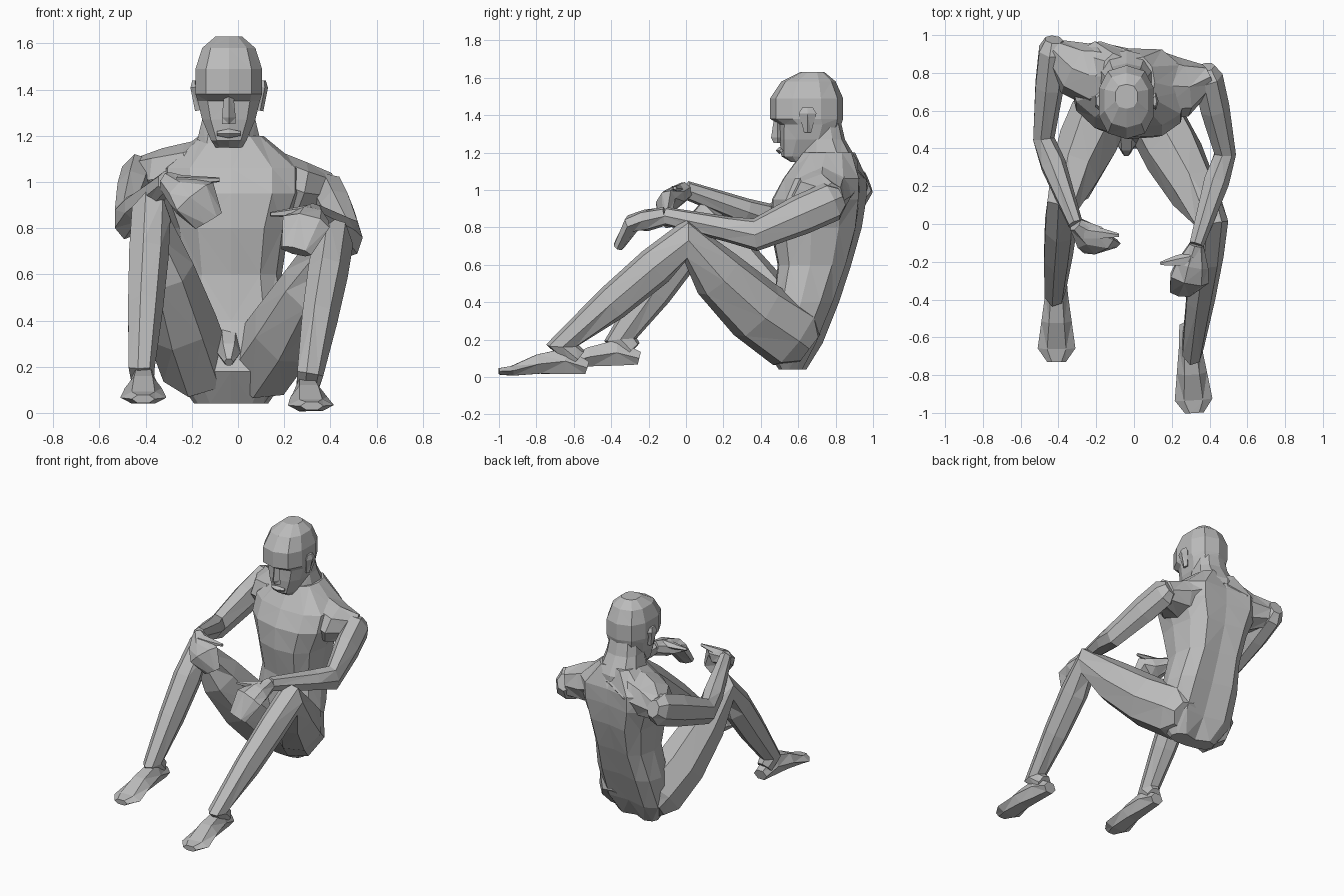
import bpy, bmesh, math
from mathutils import Vector

cube = bpy.data.objects.get("Cube")
if cube:
    bpy.data.objects.remove(cube, do_unlink=True)

ACROSS, BACK, UP = Vector((1, 0, 0)), Vector((0, 1, 0)), Vector((0, 0, 1))

clay = bpy.data.materials.new("clay_grey")
clay.use_nodes = True
clay.diffuse_color = (.5, .5, .5, 1)
shader = clay.node_tree.nodes["Principled BSDF"]
shader.inputs["Base Color"].default_value = clay.diffuse_color


def loft(name, rings):
    """Skin a list of point rings into a closed faceted solid."""
    bm = bmesh.new()
    loops = [[bm.verts.new(point) for point in ring] for ring in rings]
    for lower, upper in zip(loops, loops[1:]):
        for i in range(len(lower)):
            bm.faces.new((lower[i - 1], lower[i], upper[i], upper[i - 1]))
    bm.faces.new(loops[0])
    bm.faces.new(loops[-1])
    bmesh.ops.recalc_face_normals(bm, faces=bm.faces)
    bmesh.ops.triangulate(bm, faces=bm.faces)
    mesh = bpy.data.meshes.new(name)
    bm.to_mesh(mesh)
    bm.free()
    mesh.materials.append(clay)
    obj = bpy.data.objects.new(name, mesh)
    bpy.context.scene.collection.objects.link(obj)


def limb(name, stations, sides=7, spread=ACROSS):
    """Loft along a path of (point, half width, half depth) stations."""
    points = [station[0] for station in stations]
    rings = []
    for i, (centre, width, depth) in enumerate(stations):
        before = (centre - points[max(i - 1, 0)]).normalized()
        after = (points[min(i + 1, len(points) - 1)] - centre).normalized()
        along = (before + after).normalized()
        u = (spread - along * spread.dot(along)).normalized()
        v = along.cross(u)
        angles = [math.tau * k / sides for k in range(sides)]
        rings.append([centre + u * width * math.cos(a) + v * depth * math.sin(a)
                      for a in angles])
    loft(name, rings)


def soften(value, power=.8):
    """Square off a sine or cosine slightly."""
    return math.copysign(abs(value) ** power, value)


def column(name, centre_x, stations, sides=10, groove=0, turn=0):
    """Loft upward through (height, half width, front, back) stations."""
    rings = []
    for z, width, front, back in stations:
        ring = []
        for k in range(sides):
            a = math.tau * k / sides
            x = width * soften(math.sin(a))
            y = (front + back) / 2 - (back - front) / 2 * soften(math.cos(a))
            if k == sides // 2:
                y -= groove
            ring.append(Vector((centre_x + x, y - turn * x, z)))
        rings.append(ring)
    loft(name, rings)


# Pose: joint positions of each side
pose = {
    "right": dict(
        shoulder=(-.43, .92, 1.02), elbow=(-.48, .45, .84), wrist=(-.31, 0, 1),
        knuckle=(-.19, -.11, .93), fingertip=(-.13, -.1, .83), thumb=(-.08, -.06, 1.01),
        hip=(-.18, .58, .21), knee=(-.38, .1, .84), ankle=(-.42, -.35, .2),
        heel=(-.41, -.25, .1), toe=(-.41, -.73, .06)),
    "left": dict(
        shoulder=(.39, .78, .94), elbow=(.48, .37, .76), wrist=(.33, -.11, .86),
        knuckle=(.29, -.29, .82), fingertip=(.25, -.36, .7), thumb=(.14, -.21, .86),
        hip=(.1, .58, .21), knee=(.41, 0, .73), ankle=(.31, -.66, .17),
        heel=(.29, -.53, .05), toe=(.32, -1, .03)),
}
joints = {side: {joint: Vector(place) for joint, place in table.items()}
          for side, table in pose.items()}

# Trunk with a spine groove, turned a little at the shoulders
column("torso", -.03, [
    (.04, .16, .5, .64),
    (.18, .26, .4, .73),
    (.4, .25, .47, .82),
    (.6, .22, .49, .89),
    (.8, .25, .45, .95),
    (.95, .31, .46, .97),
    (1.06, .31, .52, .97),
    (1.2, .14, .62, .91)], sides=12, groove=.04, turn=.12)

# Shoulder girdle: chest and shoulder blades reaching out to both arms
neck_base = Vector((-.04, .8, 1.11))
right_shoulder = joints["right"]["shoulder"]
left_shoulder = joints["left"]["shoulder"]
forward = -BACK * .06 - UP * .03
limb("shoulder_girdle", [
    (right_shoulder, .07, .09),
    (right_shoulder.lerp(neck_base, .3) + forward, .15, .13),
    (right_shoulder.lerp(neck_base, .6) + forward, .18, .13),
    (neck_base, .12, .1),
    (left_shoulder.lerp(neck_base, .6) + forward, .18, .13),
    (left_shoulder.lerp(neck_base, .3) + forward, .16, .13),
    (left_shoulder, .07, .1)], sides=8, spread=BACK)

crotch = Vector((-.04, .5, .32))
crotch_tip = Vector((-.04, .37, .22))
limb("crotch", [
    (crotch, .06, .06),
    (crotch.lerp(crotch_tip, .6), .05, .06),
    (crotch_tip, .02, .02)], sides=6)

# Neck and head
column("neck", neck_base.x, [
    (1.02, .17, .6, .92),
    (1.15, .15, .6, .92),
    (1.27, .12, .63, .85),
    (1.4, .1, .62, .82)])
column("head", neck_base.x, [
    (1.15, .06, .56, .66),
    (1.18, .08, .51, .7),
    (1.27, .12, .5, .8),
    (1.35, .14, .5, .83),
    (1.38, .15, .45, .84),
    (1.49, .15, .45, .84),
    (1.58, .12, .51, .8),
    (1.63, .06, .61, .74)])

# Face
nose_root = Vector((neck_base.x, .49, 1.38))
limb("nose", [
    (nose_root, .02, .02),
    (nose_root - UP * .1, .03, .035),
    (nose_root - UP * .13, .03, .02)], sides=4)
mouth = Vector((neck_base.x, .5, 1.21))
limb("lips", [
    (mouth + BACK * .01 - ACROSS * .05, .01, .01),
    (mouth, .02, .02),
    (mouth + BACK * .01 + ACROSS * .05, .01, .01)], sides=4, spread=BACK)

for side, joint in joints.items():
    shoulder, elbow, wrist = joint["shoulder"], joint["elbow"], joint["wrist"]
    knuckle, thumb = joint["knuckle"], joint["thumb"]
    hip, knee, ankle = joint["hip"], joint["knee"], joint["ankle"]
    heel, toe = joint["heel"], joint["toe"]
    outward = ACROSS if side == "left" else -ACROSS

    # Ear
    lobe = Vector((neck_base.x, .65, 1.31)) + outward * .13
    limb(side + "_ear", [
        (lobe, .02, .02),
        (lobe + UP * .1 + outward * .02, .02, .05),
        (lobe + UP * .13 + outward * .02, .01, .03)], sides=5)

    # Arm from shoulder cap to wrist
    limb(side + "_arm", [
        (shoulder.lerp(elbow, -.12), .05, .06),
        (shoulder, .08, .11),
        (shoulder.lerp(elbow, .4), .08, .11),
        (elbow, .06, .09),
        (elbow.lerp(wrist, .3), .07, .07),
        (wrist, .04, .05)])

    # Drooping hand with a separate thumb
    limb(side + "_hand", [
        (wrist, .04, .05),
        (wrist.lerp(knuckle, .6), .09, .06),
        (knuckle, .11, .05),
        (joint["fingertip"], .07, .03)])
    thumb_root = wrist.lerp(knuckle, .4) + UP * .03
    limb(side + "_thumb", [
        (thumb_root, .04, .03),
        (thumb_root.lerp(thumb, .5), .03, .02),
        (thumb, .01, .01)], sides=5, spread=BACK)

    # Leg: full buttock, and a thigh sagging below the bone line
    limb(side + "_leg", [
        (hip + BACK * .08 - UP * .06, .1, .1),
        (hip, .16, .19),
        (hip.lerp(knee, .35) - UP * .04, .16, .18),
        (hip.lerp(knee, .7) - UP * .03, .13, .15),
        (knee, .09, .12),
        (knee.lerp(ankle, .25), .09, .11),
        (knee.lerp(ankle, .6), .08, .1),
        (ankle, .06, .09),
        (ankle.lerp(heel, .6), .05, .06)])

    # Foot: high instep, wide flat toes
    limb(side + "_foot", [
        (heel, .05, .04),
        (heel.lerp(toe, .25) + UP * .04, .06, .08),
        (heel.lerp(toe, .55) + UP * .03, .08, .06),
        (heel.lerp(toe, .85), .1, .03),
        (toe, .05, .02)], sides=6)
